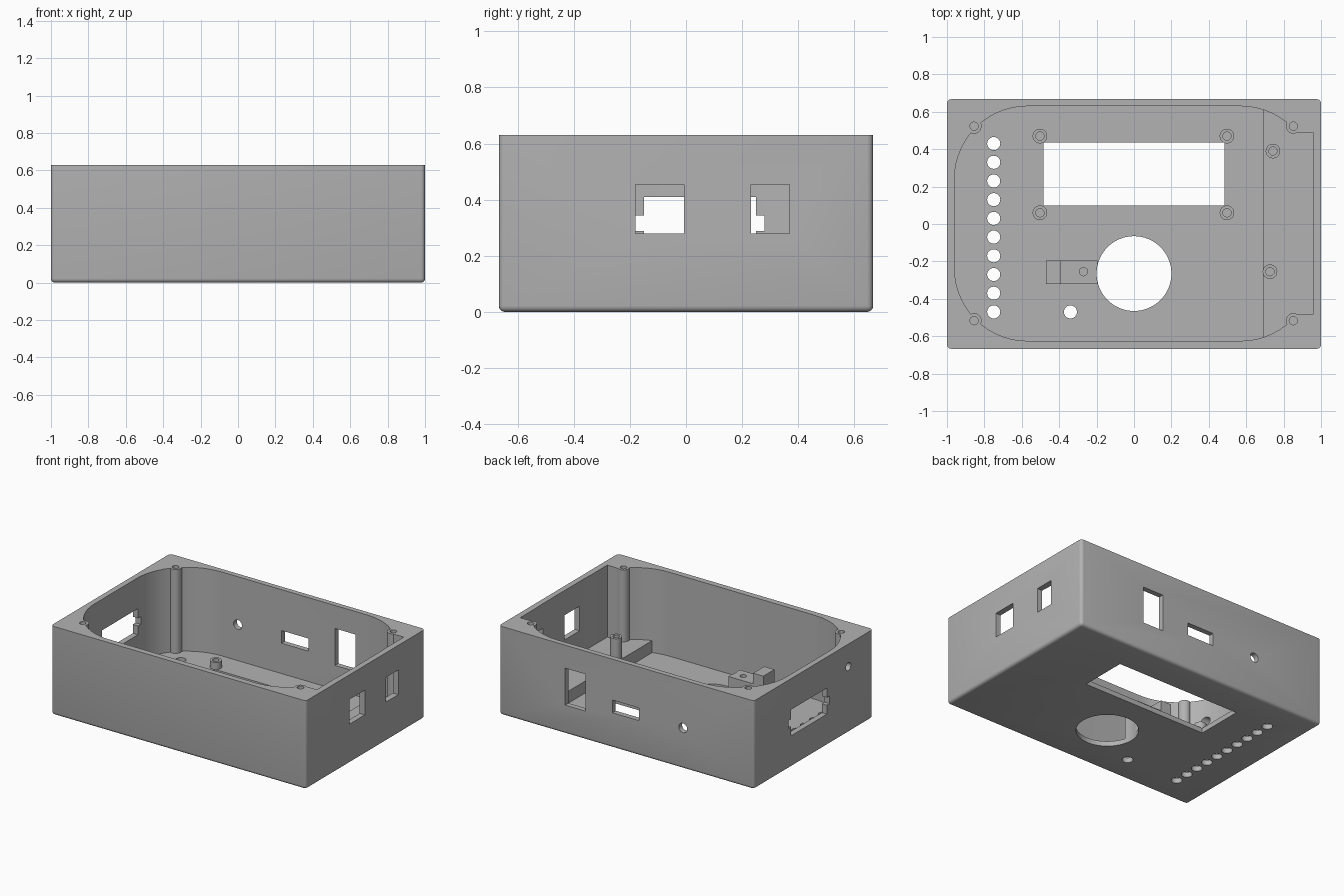
import bpy, bmesh, math
from mathutils import Matrix

cube = bpy.data.objects.get("Cube")
if cube:
    bpy.data.objects.remove(cube, do_unlink=True)

grey = bpy.data.materials.new("light grey plastic")
grey.use_nodes = True
tone = (0.45, 0.45, 0.45, 1)
grey.diffuse_color = tone
grey.node_tree.nodes["Principled BSDF"].inputs["Base Color"].default_value = tone

TOP, FLOOR, SHELF = 0.63, 0.035, 0.12


def finish(name, bm):
    mesh = bpy.data.meshes.new(name)
    bmesh.ops.recalc_face_normals(bm, faces=bm.faces)
    bm.to_mesh(mesh)
    bm.free()
    mesh.materials.append(grey)
    obj = bpy.data.objects.new(name, mesh)
    bpy.context.collection.objects.link(obj)
    return obj


def box(name, x, y, z, radius=0, segments=1, edge_rule=None):
    """Box from three (low, high) ranges, with chosen edges rounded."""
    bm = bmesh.new()
    bmesh.ops.create_cube(bm, size=1)
    for v in bm.verts:
        v.co = [r[0] if c < 0 else r[1] for c, r in zip(v.co, (x, y, z))]
    if radius:
        edges = [e for e in bm.edges if edge_rule(e)]
        bmesh.ops.bevel(bm, geom=edges, offset=radius, segments=segments,
                        profile=0.5, affect='EDGES')
    return finish(name, bm)


def rod(name, centre, radius, length, axis='Z', sides=32):
    """Cylinder about its centre along one axis."""
    turn = {'X': Matrix.Rotation(math.pi / 2, 4, 'Y'),
            'Y': Matrix.Rotation(math.pi / 2, 4, 'X'),
            'Z': Matrix()}[axis]
    bm = bmesh.new()
    bmesh.ops.create_cone(bm, cap_ends=True, segments=sides, radius1=radius,
                          radius2=radius, depth=length,
                          matrix=Matrix.Translation(centre) @ turn)
    return finish(name, bm)


def upright(name, x, y, radius, low, high, sides=32):
    return rod(name, (x, y, (low + high) / 2), radius, high - low, 'Z', sides)


def combine(target, tool, operation):
    mod = target.modifiers.new(operation.title(), 'BOOLEAN')
    mod.operation, mod.solver, mod.object = operation, 'EXACT', tool
    bpy.context.view_layer.objects.active = target
    bpy.ops.object.modifier_apply(modifier=mod.name)
    bpy.data.objects.remove(tool, do_unlink=True)


def vertical(e):
    return abs(e.verts[0].co.z - e.verts[1].co.z) > 0.1


def vertical_or_bottom(e):
    return min(v.co.z for v in e.verts) < 0.01


# Outer case, open at the top
case = box("enclosure_case", (-1, 1), (-0.667, 0.667), (0, TOP),
           0.022, 4, vertical_or_bottom)

# Main cavity with generous corners and a squarer pocket on one end
cavity = box("cavity", (-0.96, 0.96), (-0.625, 0.63), (FLOOR, 0.8),
             0.39, 14, vertical)
combine(cavity, box("end_pocket", (0.7, 0.957), (-0.485, 0.49), (FLOOR, 0.8)), 'UNION')
combine(case, cavity, 'DIFFERENCE')

# Raised floor shelf
combine(case, box("floor_shelf", (0.69, 0.98), (-0.645, 0.645), (0.02, SHELF)), 'UNION')

# Stepped clamp beside the round opening
combine(case, box("clamp_low", (-0.42, -0.195), (-0.32, -0.195), (0.02, 0.26)), 'UNION')
combine(case, box("clamp_high", (-0.47, -0.39), (-0.32, -0.195), (0.02, 0.335)), 'UNION')

# Corner screw posts
for x in (-0.855, 0.852):
    for y in (-0.517, 0.523):
        combine(case, upright("corner_post", x, y, 0.04, 0.02, TOP), 'UNION')
        combine(case, upright("post_hole", x, y, 0.022, 0.3, 0.7), 'DIFFERENCE')

# Display standoffs and taller board standoffs
standoffs = [(x, y, FLOOR, 0.085) for x in (-0.503, 0.497) for y in (0.06, 0.47)]
standoffs += [(0.743, 0.39, SHELF, 0.275), (0.727, -0.255, SHELF, 0.275)]
for x, y, base, high in standoffs:
    combine(case, upright("standoff", x, y, 0.039, 0.02, high), 'UNION')
    combine(case, upright("standoff_hole", x, y, 0.022, base, 0.4), 'DIFFERENCE')
combine(case, upright("clamp_hole", -0.27, -0.255, 0.022, 0.1, 0.4), 'DIFFERENCE')

# Floor openings: display window, round opening, row of small holes
combine(case, box("display_window", (-0.485, 0.483), (0.1, 0.437), (-0.1, 0.3)), 'DIFFERENCE')
combine(case, upright("round_opening", 0, -0.265, 0.2, -0.1, 0.5, 64), 'DIFFERENCE')
for i in range(10):
    combine(case, upright("row_hole", -0.75, 0.43 - 0.1 * i, 0.035, -0.1, 0.2), 'DIFFERENCE')
combine(case, upright("single_hole", -0.34, -0.47, 0.035, -0.1, 0.2), 'DIFFERENCE')

# Port cutouts in the walls
ports = [
    ((0.9, 1.1), (-0.18, -0.008), (0.28, 0.455)),
    ((0.9, 1.1), (0.232, 0.368), (0.28, 0.455)),
    ((0.32, 0.48), (0.55, 0.8), (0.205, 0.467)),
    ((-0.1, 0.11), (0.55, 0.8), (0.25, 0.34)),
    ((-1.1, -0.88), (-0.15, 0.25), (0.225, 0.41)),
    ((-1.1, -0.88), (-0.18, 0.28), (0.288, 0.343)),
]
for x, y, z in ports:
    combine(case, box("port", x, y, z), 'DIFFERENCE')
combine(case, rod("back_jack", (-0.443, 0.65, 0.29), 0.033, 0.2, 'Y'), 'DIFFERENCE')
combine(case, rod("side_jack", (-1, -0.39, 0.47), 0.028, 0.24, 'X'), 'DIFFERENCE')

# Smooth the rounded walls, keep hard edges
bpy.ops.object.select_all(action='DESELECT')
case.select_set(True)
bpy.context.view_layer.objects.active = case
bpy.ops.object.shade_smooth_by_angle(angle=math.radians(30))
